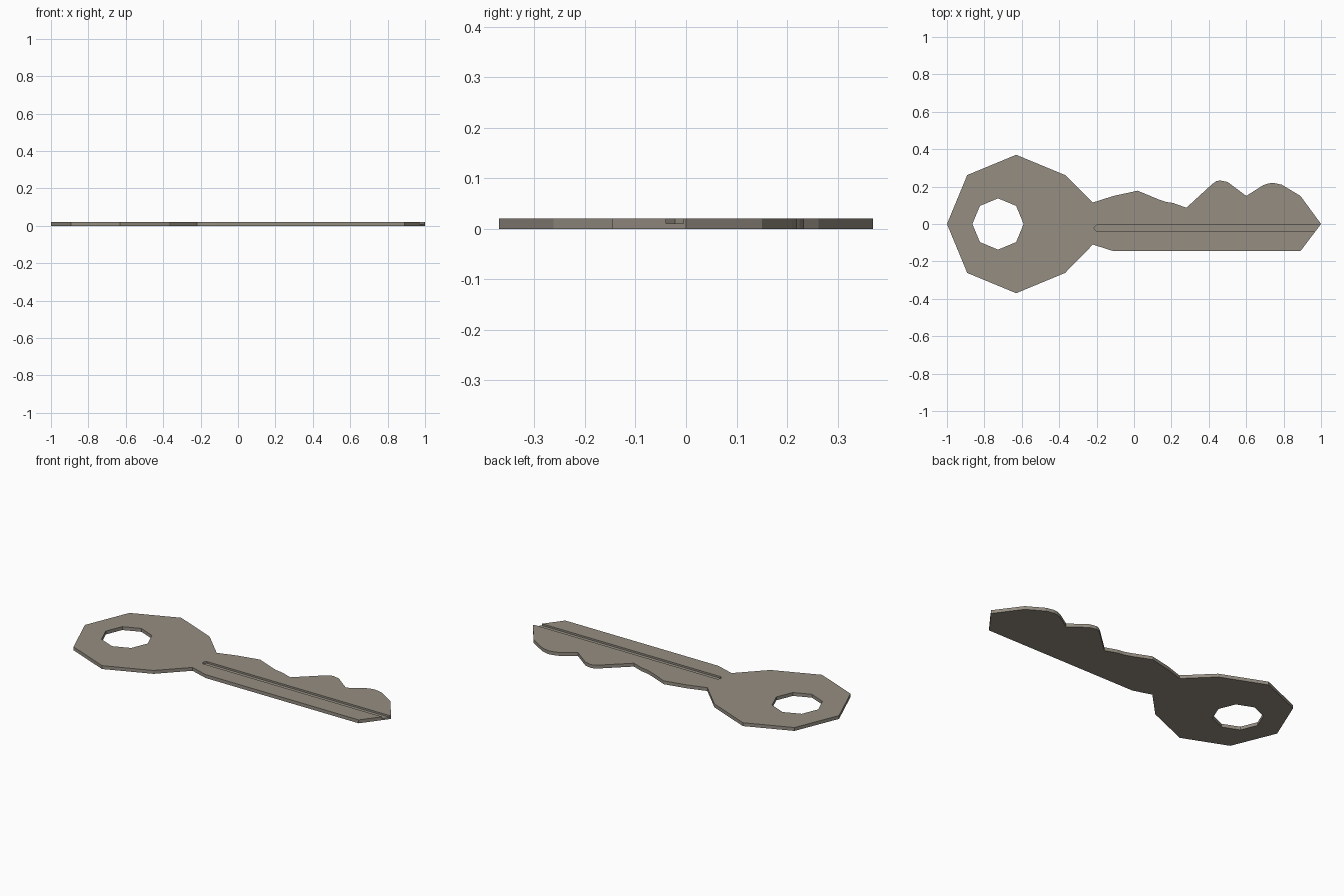
import bpy, bmesh, math

if "Cube" in bpy.data.objects:
    bpy.data.objects.remove(bpy.data.objects["Cube"])

THICK = 0.02


def prism(name, points, z0, z1):
    """Extrude a flat outline from z0 up to z1."""
    bm = bmesh.new()
    face = bm.faces.new([bm.verts.new((x, y, z0)) for x, y in points])
    ext = bmesh.ops.extrude_face_region(bm, geom=[face])
    top = [v for v in ext["geom"] if isinstance(v, bmesh.types.BMVert)]
    bmesh.ops.translate(bm, verts=top, vec=(0, 0, z1 - z0))
    bmesh.ops.recalc_face_normals(bm, faces=bm.faces)
    mesh = bpy.data.meshes.new(name)
    bm.to_mesh(mesh)
    bm.free()
    obj = bpy.data.objects.new(name, mesh)
    bpy.context.collection.objects.link(obj)
    return obj


def cut(target, cutter):
    """Subtract a hidden cutter from the target."""
    cutter.hide_render = True
    cutter.hide_set(True)
    mod = target.modifiers.new(cutter.name, 'BOOLEAN')
    mod.operation = 'DIFFERENCE'
    mod.solver = 'EXACT'
    mod.object = cutter


def octagon(cx, r, angles):
    return [(cx + r * math.cos(math.radians(a)), r * math.sin(math.radians(a)))
            for a in angles]


# Key body: eight-sided bow (open towards the blade) joined to the toothed blade
bow = octagon(-0.63, 0.37, range(315, 44, -45))
blade = [(-0.22, 0.115), (-0.11, 0.15), (0.02, 0.178), (0.13, 0.132),
         (0.17, 0.118), (0.21, 0.112), (0.28, 0.087),
         (0.42, 0.215), (0.44, 0.229), (0.46, 0.233), (0.50, 0.225),
         (0.60, 0.15), (0.69, 0.207), (0.72, 0.217), (0.745, 0.22),
         (0.79, 0.21), (0.89, 0.15), (1.0, 0.0),
         (0.89, -0.145), (-0.11, -0.145), (-0.22, -0.11)]
key = prism("key_body", bow + blade, 0, THICK)

# Keyring hole
cut(key, prism("ring_hole_cutter", octagon(-0.727, 0.137, range(0, 360, 45)),
               -0.05, 0.07))

# Groove along the top of the blade, running out at the tip
groove = [(-0.20, -0.04), (1.1, -0.04), (1.1, -0.005), (-0.20, -0.005),
          (-0.215, -0.022)]
cut(key, prism("groove_cutter", groove, THICK * 0.5, 0.07))

# Plain metal colour
metal = bpy.data.materials.new("dull_nickel")
metal.diffuse_color = (0.30, 0.27, 0.225, 1)
metal.use_nodes = True
metal.node_tree.nodes["Principled BSDF"].inputs["Base Color"].default_value = metal.diffuse_color
key.data.materials.append(metal)
